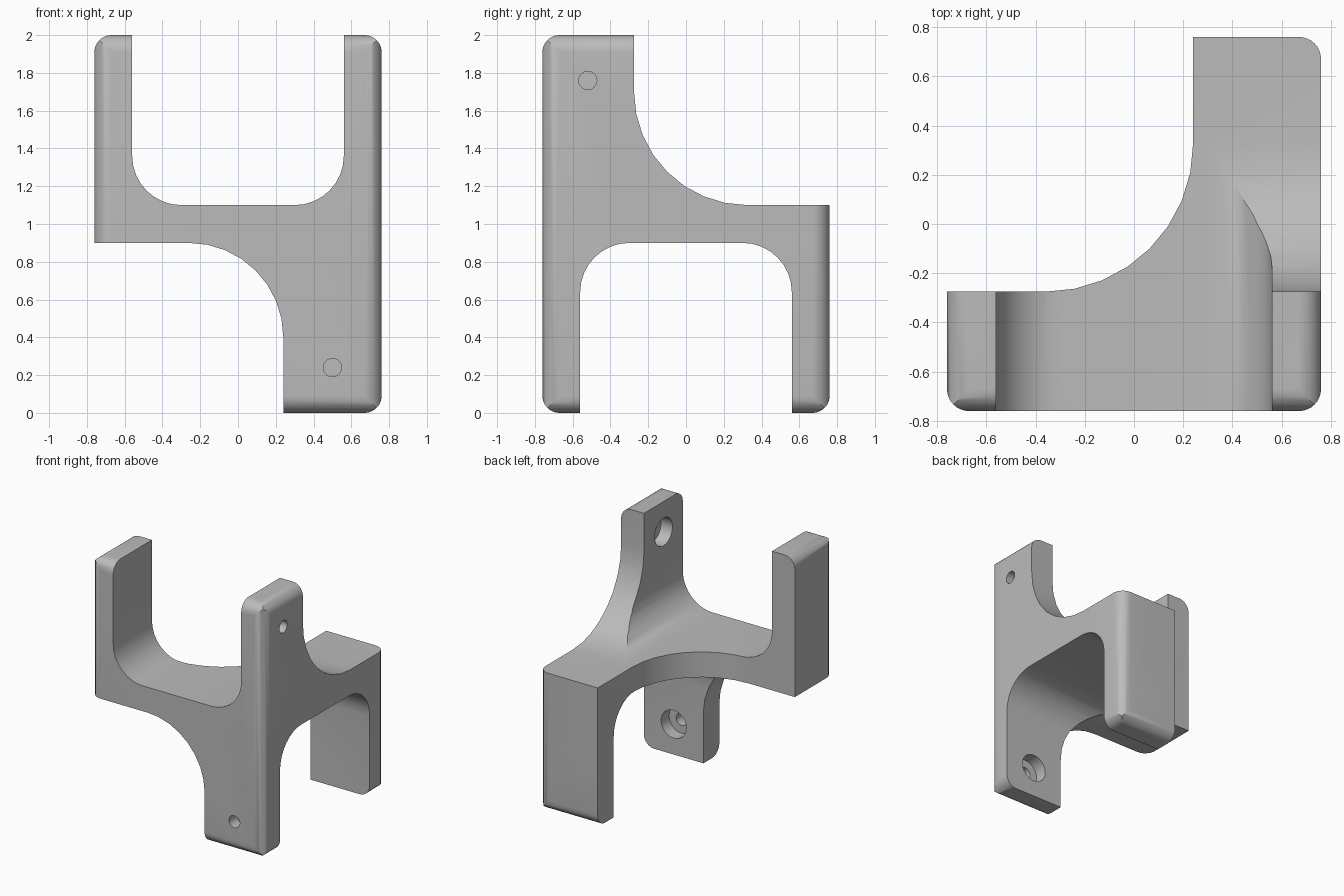
import bpy, bmesh, math
from mathutils import Vector

cube = bpy.data.objects.get("Cube")
if cube:
    bpy.data.objects.remove(cube, do_unlink=True)

H = 0.76        # half width and depth
INNER = 0.56    # inner wall of the arms and legs
EDGE = 0.09     # outer edge rounding
BEND = 0.26     # inner corner rounding
LOW, HIGH = 0.9, 1.1   # underside and top of the web
STEPS = 8

grey = bpy.data.materials.new("light grey")
grey.use_nodes = True
colour = (0.5, 0.5, 0.5, 1)
grey.diffuse_color = colour
grey.node_tree.nodes["Principled BSDF"].inputs["Base Color"].default_value = colour


def rounded(corners):
    """Round each right-angled corner (u, v, radius) of a closed outline."""
    outline = []
    for i, (u, v, r) in enumerate(corners):
        p = Vector((u, v))
        if r == 0:
            outline.append(p)
            continue
        a = (Vector(corners[i - 1][:2]) - p).normalized()
        b = (Vector(corners[(i + 1) % len(corners)][:2]) - p).normalized()
        for k in range(STEPS + 1):
            t = math.pi / 2 * k / STEPS
            outline.append(p + r * (a + b) - r * (b * math.cos(t) + a * math.sin(t)))
    return outline


def extrude(name, outline, place, start, end):
    """Extrude an outline; place(u, v, w) maps it to space."""
    bm = bmesh.new()
    rings = [[bm.verts.new(place(p.x, p.y, w)) for p in outline] for w in (start, end)]
    bm.faces.new(rings[0])
    bm.faces.new(rings[1])
    for i in range(len(outline)):
        bm.faces.new((rings[0][i - 1], rings[0][i], rings[1][i], rings[1][i - 1]))
    bmesh.ops.recalc_face_normals(bm, faces=bm.faces)
    mesh = bpy.data.meshes.new(name)
    bm.to_mesh(mesh)
    bm.free()
    obj = bpy.data.objects.new(name, mesh)
    bpy.context.collection.objects.link(obj)
    return obj


def circle(u, v, r, n=32):
    return [Vector((u + r * math.cos(math.tau * i / n), v + r * math.sin(math.tau * i / n)))
            for i in range(n)]


def along_x(u, v, w):
    return (w, u, v)


def along_y(u, v, w):
    return (u, w, v)


def along_z(u, v, w):
    return (u, v, w)


# Outlines of the bracket along each axis
front = rounded([(0.24, 0, 0), (H, 0, EDGE), (H, 2, EDGE), (INNER, 2, 0),
                 (INNER, HIGH, BEND), (-INNER, HIGH, BEND), (-INNER, 2, 0),
                 (-H, 2, EDGE), (-H, LOW, 0), (0.24, LOW, 0.5)])
side = rounded([(-H, 0, EDGE), (-INNER, 0, 0), (-INNER, LOW, BEND), (INNER, LOW, BEND),
                (INNER, 0, 0), (H, 0, EDGE), (H, HIGH, 0), (-0.275, HIGH, 0.6),
                (-0.275, 2, 0), (-H, 2, EDGE)])
top = rounded([(-H, -H, EDGE), (H, -H, EDGE), (H, H, EDGE), (0.24, H, 0),
               (0.24, -0.275, 0.6), (-H, -0.275, 0)])

# Bracket body: the volume shared by the three extruded outlines
bracket = extrude("bracket", front, along_y, -1, 1)
cutters = [(extrude("side_outline", side, along_x, -1, 1), "INTERSECT"),
           (extrude("top_outline", top, along_z, -0.5, 2.5), "INTERSECT")]

# Stepped screw holes: narrow outside, wide inside
for name, place, u, v, sign in (("arm", along_x, -0.52, 1.76, 1),
                                ("leg", along_y, 0.5, 0.24, -1)):
    for part, r, start, end in (("hole", 0.048, 0.5, 0.9), ("recess", 0.11, 0.5, 0.66)):
        cutter = extrude(name + "_" + part, circle(u, v, r), place, sign * start, sign * end)
        cutters.append((cutter, "DIFFERENCE"))

for cutter, operation in cutters:
    cutter.hide_render = True
    mod = bracket.modifiers.new(cutter.name, "BOOLEAN")
    mod.solver = "EXACT"
    mod.operation = operation
    mod.object = cutter

# Bake the cuts and drop the helpers
bpy.context.view_layer.update()
graph = bpy.context.evaluated_depsgraph_get()
mesh = bpy.data.meshes.new_from_object(bracket.evaluated_get(graph))
bracket.modifiers.clear()
bracket.data = mesh
for cutter, _ in cutters:
    bpy.data.objects.remove(cutter, do_unlink=True)

mesh.materials.clear()
mesh.materials.append(grey)
bpy.ops.object.select_all(action="DESELECT")
bracket.select_set(True)
bpy.context.view_layer.objects.active = bracket
bpy.ops.object.shade_smooth_by_angle(angle=math.radians(30))
